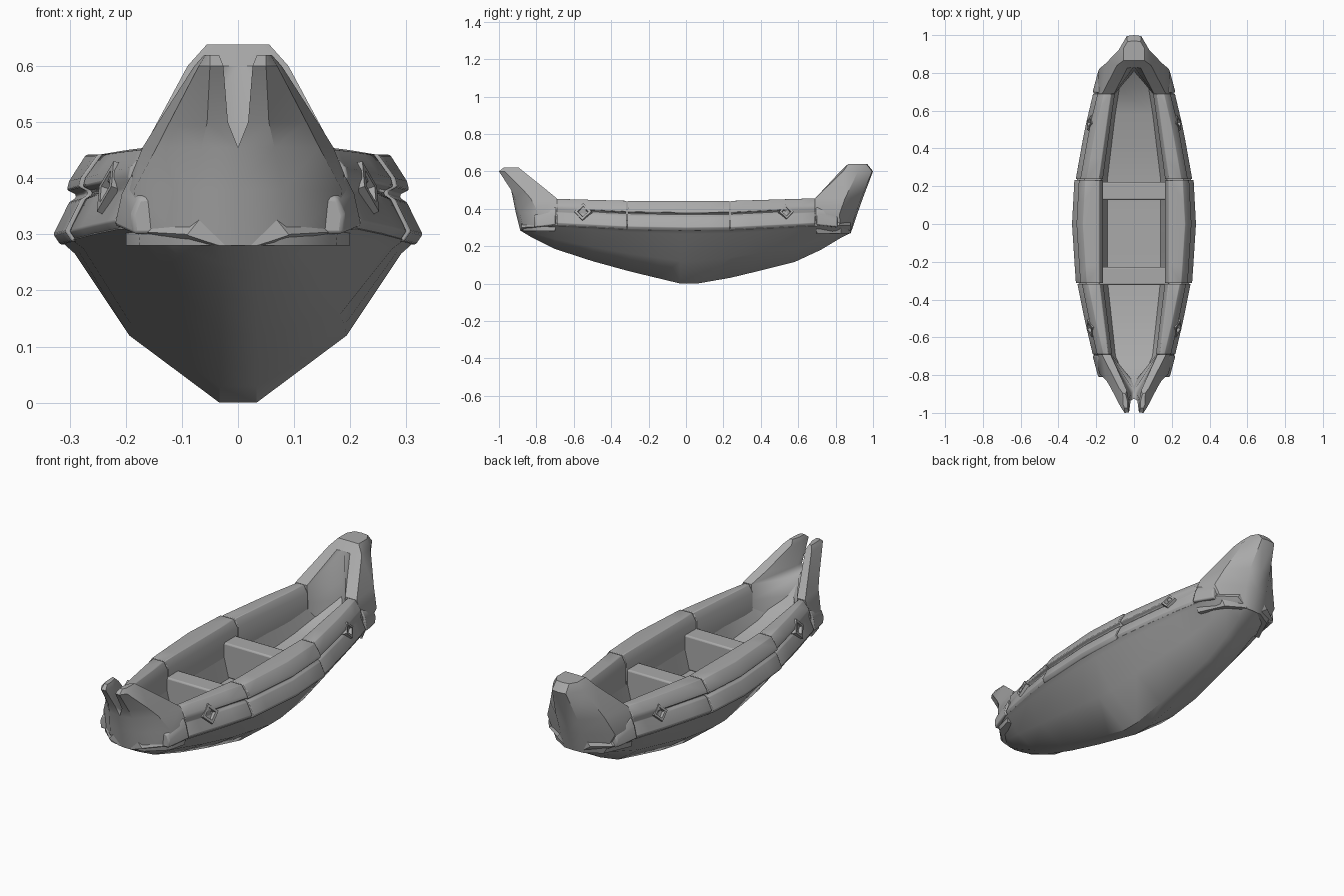
import bpy, bmesh, math
from mathutils import Vector

cube = bpy.data.objects.get("Cube")
if cube:
    bpy.data.objects.remove(cube)

grey = bpy.data.materials.new("plain_grey")
grey.use_nodes = True
tone = (0.4, 0.4, 0.4, 1)
grey.diffuse_color = tone
grey.node_tree.nodes["Principled BSDF"].inputs["Base Color"].default_value = tone


def curve(*pairs):
    """Piecewise linear function of y."""
    def value(y):
        if y <= pairs[0][0]:
            return pairs[0][1]
        for (a, p), (b, q) in zip(pairs, pairs[1:]):
            if y <= b:
                return p + (q - p) * (y - a) / (b - a)
        return pairs[-1][1]
    return value


def finish(name, bm, mirror=False, bevel=0.0, angle=35):
    bmesh.ops.recalc_face_normals(bm, faces=bm.faces)
    mesh = bpy.data.meshes.new(name)
    bm.to_mesh(mesh)
    bm.free()
    mesh.materials.append(grey)
    obj = bpy.data.objects.new(name, mesh)
    bpy.context.collection.objects.link(obj)
    bpy.ops.object.select_all(action='DESELECT')
    obj.select_set(True)
    bpy.context.view_layer.objects.active = obj
    bpy.ops.object.shade_smooth_by_angle(angle=math.radians(angle))
    if bevel:
        mod = obj.modifiers.new("soft_edges", 'BEVEL')
        mod.width, mod.segments = bevel, 2
        mod.angle_limit = math.radians(30)
    if mirror:
        obj.modifiers.new("both_sides", 'MIRROR')
    return obj


def loft(name, rings, open_centre=False, **options):
    """Skin a list of equal rings and cap both ends."""
    bm = bmesh.new()
    rows = [[bm.verts.new(p) for p in ring] for ring in rings]
    n = len(rows[0])
    for a, b in zip(rows, rows[1:]):
        for i in range(n):
            j = (i + 1) % n
            bm.faces.new((a[i], a[j], b[j], b[i]))
    bm.faces.new(rows[0])
    bm.faces.new(rows[-1])
    if open_centre:
        inner = [f for f in bm.faces if all(abs(v.co.x) < 1e-4 for v in f.verts)]
        bmesh.ops.delete(bm, geom=inner, context='FACES')
    return finish(name, bm, **options)


# Lines of the boat along its length
width = curve((-.88, .1), (-.8, .18), (-.7, .22), (-.5, .267), (-.31, .305), (0, .325),
              (.24, .312), (.5, .265), (.7, .218), (.82, .185), (.88, .1))
inside = curve((-.88, .02), (-.7, .115), (-.3, .165), (.24, .165), (.7, .1), (.88, .02))
keel = curve((-.88, .28), (-.83, .25), (-.7, .185), (-.5, .12), (-.3, .065), (-.03, 0),
             (.06, 0), (.26, .035), (.58, .115), (.72, .18), (.82, .24), (.88, .27))
gunwale = curve((-.88, .3), (-.7, .31), (-.3, .29), (0, .285), (.24, .287), (.7, .31))
floor = curve((-.88, .44), (-.8, .36), (-.7, .28), (-.3, .2), (.24, .2), (.7, .28), (.85, .42))
top = curve((-.7, .453), (-.3, .442), (.24, .442), (.7, .456))


# Hull shell with its inner floor
def hull_ring(y):
    w, i, k, g = width(y), inside(y), keel(y), gunwale(y)
    d = g - k
    half = [(.033, k), (.6 * w, k + .42 * d), (.9 * w, k + .93 * d), (w - .01, g),
            (w - .05, g + .05), (i + .01, g + .05), (.85 * i, floor(y))]
    return [(x, y, z) for x, z in half] + [(-x, y, z) for x, z in reversed(half)]


loft("hull", [hull_ring(y) for y in (-.88, -.83, -.8, -.7, -.5, -.3, -.15, -.03, .06,
                                     .24, .42, .58, .72, .82, .88)])


# Padded side rails, in three lengths, with a groove between the two bands
def rail_ring(y, swell):
    w, i, g, t = width(y) + swell, inside(y), gunwale(y), top(y)
    cut = .014 if abs(y) < .53 else 0
    half = [(w - .012, g - .003), (w, g + .015), (w - .028, g + .072), (w - .026 - cut, g + .08),
            (w - .026 - cut, g + .086), (w - .024, g + .094), (w - .028, g + .11),
            (w - .058, t), (i + .02, t), (i, t - .035), (i, g - .01)]
    return [(x, y, z) for x, z in half]


spans = {"front_rail": (-.69, -.62, -.54, -.52, -.42, -.317),
         "middle_rail": (-.313, -.22, -.1, 0, .12, .233),
         "rear_rail": (.237, .35, .45, .52, .54, .62, .69)}
for name, ys in spans.items():
    swell = .004 if name == "middle_rail" else -.003
    loft(name, [rail_ring(y, swell) for y in ys], mirror=True, bevel=.007, angle=60)

# Wedge caps where the rails meet the end posts
for name, s in (("front_wedge", -1), ("rear_wedge", 1)):
    big = [(.222, .315), (.208, .375), (.19, .41), (.13, .41), (.13, .31)]
    small = [(.186, .3), (.19, .335), (.178, .365), (.13, .37), (.13, .3)]
    loft(name, [[(x, s * .695, z) for x, z in big], [(x, s * .81, z) for x, z in small]],
         mirror=True, bevel=.007, angle=60)


def post(name, levels):
    """Half plan outlines stacked by height, mirrored across the centre."""
    loft(name, [[(x, y, z) for x, y in plan] for z, plan in levels],
         open_centre=True, mirror=True, angle=38)


# Forked bow post
post("bow_post", (
    (.28, [(0, -.885), (.09, -.865), (.175, -.79), (.2, -.7), (.12, -.7), (0, -.82)]),
    (.38, [(0, -.91), (.08, -.89), (.185, -.79), (.2, -.69), (.12, -.69), (0, -.84)]),
    (.455, [(0, -.925), (.065, -.915), (.145, -.83), (.17, -.69), (.125, -.69), (0, -.88)]),
    (.5, [(.018, -.935), (.055, -.935), (.122, -.87), (.142, -.745), (.095, -.755), (.018, -.9)]),
    (.6, [(.026, -.998), (.05, -1), (.07, -.97), (.078, -.87), (.038, -.88), (.026, -.94)]),
    (.62, [(.034, -.975), (.05, -.975), (.058, -.955), (.06, -.895), (.045, -.9), (.034, -.94)])))

# Solid stern post
post("stern_post", (
    (.267, [(0, .88), (.05, .878), (.13, .83), (.19, .7), (.1, .69), (0, .8)]),
    (.37, [(0, .915), (.06, .905), (.186, .82), (.2, .69), (.1, .69), (0, .81)]),
    (.455, [(0, .945), (.06, .935), (.15, .85), (.168, .69), (.105, .69), (0, .82)]),
    (.6, [(0, 1), (.038, .995), (.082, .92), (.09, .84), (.036, .825), (0, .832)]),
    (.638, [(0, .97), (.035, .965), (.056, .93), (.056, .865), (.035, .865), (0, .865)])))

# Cross benches
for name, y in (("front_bench", -.275), ("rear_bench", .175)):
    bm = bmesh.new()
    bmesh.ops.create_cube(bm, size=1)
    bmesh.ops.scale(bm, vec=(.37, .095, .17), verts=bm.verts)
    bmesh.ops.translate(bm, vec=(0, y, .285), verts=bm.verts)
    finish(name, bm, bevel=.008, angle=60)

# Diamond studs on the rails, each with a sunken centre
for name, y, size in (("front_diamond", -.55, .05), ("rear_diamond", .535, .042)):
    bm = bmesh.new()
    out = Vector((1, math.copysign(.24, y), .35)).normalized()
    centre = Vector((width(y) - .026, y, .383))
    along = Vector((-out.y, out.x, 0)).normalized()
    up = out.cross(along)
    rings = []
    for depth, scale in ((-.02, 1), (.008, .95), (.008, .6), (-.008, .5)):
        rings.append([bm.verts.new(centre + out * depth + d * size * scale)
                      for d in (along, up, -along, -up)])
    for a, b in zip(rings, rings[1:]):
        for i in range(4):
            bm.faces.new((a[i], a[i - 1], b[i - 1], b[i]))
    bm.faces.new(rings[0])
    bm.faces.new(rings[-1])
    finish(name, bm, mirror=True)
